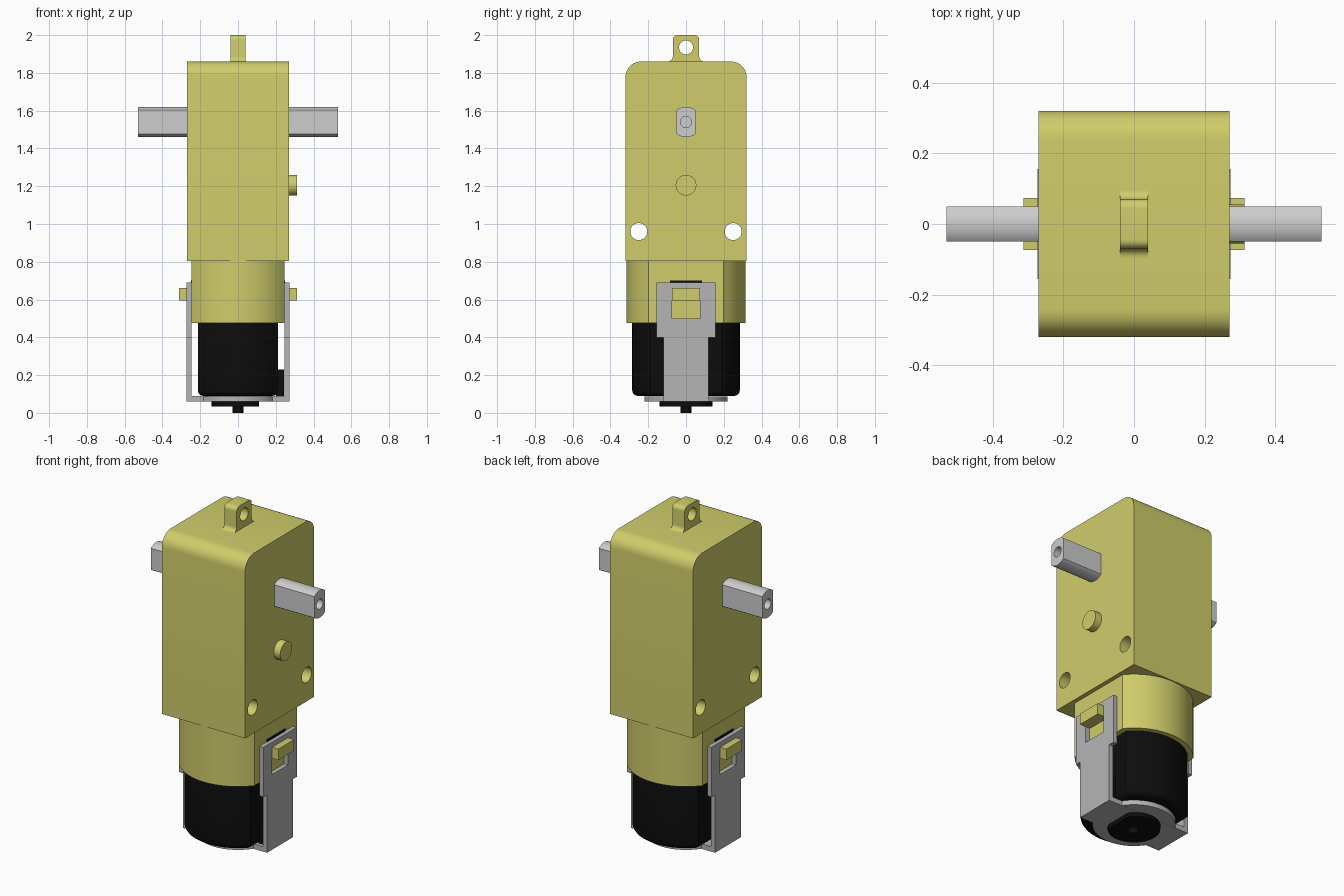
import bpy, bmesh, math

cube = bpy.data.objects.get("Cube")
if cube:
    bpy.data.objects.remove(cube, do_unlink=True)


def material(name, rgb):
    m = bpy.data.materials.new(name)
    m.use_nodes = True
    m.diffuse_color = (*rgb, 1)
    m.node_tree.nodes["Principled BSDF"].inputs["Base Color"].default_value = (*rgb, 1)
    return m


yellow = material("yellow plastic", (0.63, 0.61, 0.145))
black = material("black", (0.004, 0.004, 0.004))
strap_grey = material("strap grey", (0.46, 0.46, 0.46))
shaft_grey = material("shaft grey", (0.61, 0.61, 0.61))


def arc(cx, cy, r, start, end, n=8):
    """Points along an arc, angles in degrees."""
    angles = [math.radians(start + (end - start) * i / n) for i in range(n + 1)]
    return [(cx + r * math.cos(a), cy + r * math.sin(a)) for a in angles]


def circle(cx, cy, r, n=32):
    return arc(cx, cy, r, 0, 360, n)[:-1]


def flatted(cx, cy, r, flat, n=24):
    """Circle with two parallel flats across its first axis."""
    a = math.degrees(math.acos(flat / r))
    return arc(cx, cy, r, a, 180 - a, n) + arc(cx, cy, r, 180 + a, 360 - a, n)


def rect(u0, u1, v0, v1):
    return [(u0, v0), (u1, v0), (u1, v1), (u0, v1)]


def prism(name, outline, axis, lo, hi, mat):
    """Extrude an outline: (y, z) along X or (x, y) along Z."""
    bm = bmesh.new()
    place = (lambda p, h: (h, *p)) if axis == "X" else (lambda p, h: (*p, h))
    rings = [[bm.verts.new(place(p, h)) for p in outline] for h in (lo, hi)]
    bm.faces.new(rings[0])
    bm.faces.new(rings[1])
    for i in range(len(outline)):
        j = (i + 1) % len(outline)
        bm.faces.new((rings[0][i], rings[0][j], rings[1][j], rings[1][i]))
    bmesh.ops.recalc_face_normals(bm, faces=bm.faces)
    mesh = bpy.data.meshes.new(name)
    bm.to_mesh(mesh)
    bm.free()
    mesh.materials.append(mat)
    ob = bpy.data.objects.new(name, mesh)
    bpy.context.collection.objects.link(ob)
    return ob


def activate(ob):
    bpy.ops.object.select_all(action="DESELECT")
    ob.select_set(True)
    bpy.context.view_layer.objects.active = ob


def cut(ob, outline, lo, hi):
    """Cut an X-direction hole and discard the cutter."""
    cutter = prism("cutter", outline, "X", lo, hi, ob.data.materials[0])
    cutter.hide_render = True
    mod = ob.modifiers.new("hole", "BOOLEAN")
    mod.operation = "DIFFERENCE"
    mod.solver = "EXACT"
    mod.object = cutter
    activate(ob)
    bpy.ops.object.modifier_apply(modifier=mod.name)
    bpy.data.objects.remove(cutter, do_unlink=True)


def smooth(ob):
    activate(ob)
    bpy.ops.object.shade_smooth_by_angle(angle=math.radians(30))


# Gear case with rounded top and two through holes
outline = [(-0.32, 0.805), (0.32, 0.805)]
outline += arc(0.24, 1.78, 0.08, 0, 90) + arc(-0.24, 1.78, 0.08, 90, 180)
case = prism("gear_case", outline, "X", -0.27, 0.27, yellow)
for y in (-0.25, 0.25):
    cut(case, circle(y, 0.96, 0.045), -0.4, 0.4)
smooth(case)

# Mounting tab with filleted foot
outline = [(-0.095, 1.85)] + arc(-0.095, 1.885, 0.025, 270, 360)
outline += arc(-0.045, 1.975, 0.025, 180, 90) + arc(0.045, 1.975, 0.025, 90, 0)
outline += arc(0.095, 1.885, 0.025, 180, 270) + [(0.095, 1.85)]
tab = prism("mounting_tab", outline, "X", -0.04, 0.04, yellow)
cut(tab, circle(0, 1.935, 0.037), -0.2, 0.2)
smooth(tab)

# Locating peg on one side
smooth(prism("locating_peg", circle(0, 1.205, 0.055), "X", 0.25, 0.312, yellow))

# Output shaft with two flats and blind end holes
shaft = prism("output_shaft", flatted(0, 1.54, 0.08, 0.05), "X", -0.53, 0.53, shaft_grey)
for side in (-1, 1):
    ends = sorted((side * 0.4, side * 0.6))
    cut(shaft, circle(0, 1.54, 0.03, 24), *ends)
smooth(shaft)

# Neck joining the case to the motor
smooth(prism("motor_neck", flatted(0, 0, 0.315, 0.245), "Z", 0.475, 0.82, yellow))

# Motor can with a rounded rim
motor = prism("motor_can", flatted(0, 0, 0.285, 0.213), "Z", 0.09, 0.53, black)
bevel = motor.modifiers.new("rim", "BEVEL")
bevel.width = 0.03
bevel.segments = 4
bevel.limit_method = "ANGLE"
bevel.angle_limit = math.radians(60)
activate(motor)
bpy.ops.object.modifier_apply(modifier=bevel.name)
smooth(motor)
prism("motor_terminal", rect(0.2, 0.244, -0.1, 0.1), "Z", 0.09, 0.23, black)

# Motor end cap and spindle tip
cap = [(min(x, 0.11), y) for x, y in circle(0, 0, 0.14)]
smooth(prism("end_cap", cap, "Z", 0.035, 0.07, black))
smooth(prism("spindle_tip", circle(0, 0, 0.028, 20), "Z", 0, 0.04, black))

# Strap base: round plate and crossbar
smooth(prism("strap_plate", circle(0, 0, 0.22, 48), "Z", 0.06, 0.088, strap_grey))
prism("strap_crossbar", rect(-0.272, 0.272, -0.12, 0.12), "Z", 0.0595, 0.0885, strap_grey)

# Strap arms with windows, and the clips that hold them
half = [(0.12, 0.06), (0.12, 0.4), (0.155, 0.4), (0.155, 0.69)]
arm_outline = half + [(-y, z) for y, z in reversed(half)]
for side, label in ((1, "left"), (-1, "right")):
    def span(a, b):
        return sorted((side * a, side * b))
    arm = prism(label + "_strap_arm", arm_outline, "X", *span(0.247, 0.273), strap_grey)
    cut(arm, rect(-0.075, 0.075, 0.5, 0.66), *span(0.2, 0.3))
    prism(label + "_clip", rect(-0.073, 0.073, 0.595, 0.66), "X", *span(0.23, 0.313), yellow)
    prism(label + "_strap_seat", rect(-0.085, 0.085, 0.68, 0.702), "X", *span(0.24, 0.25), black)
